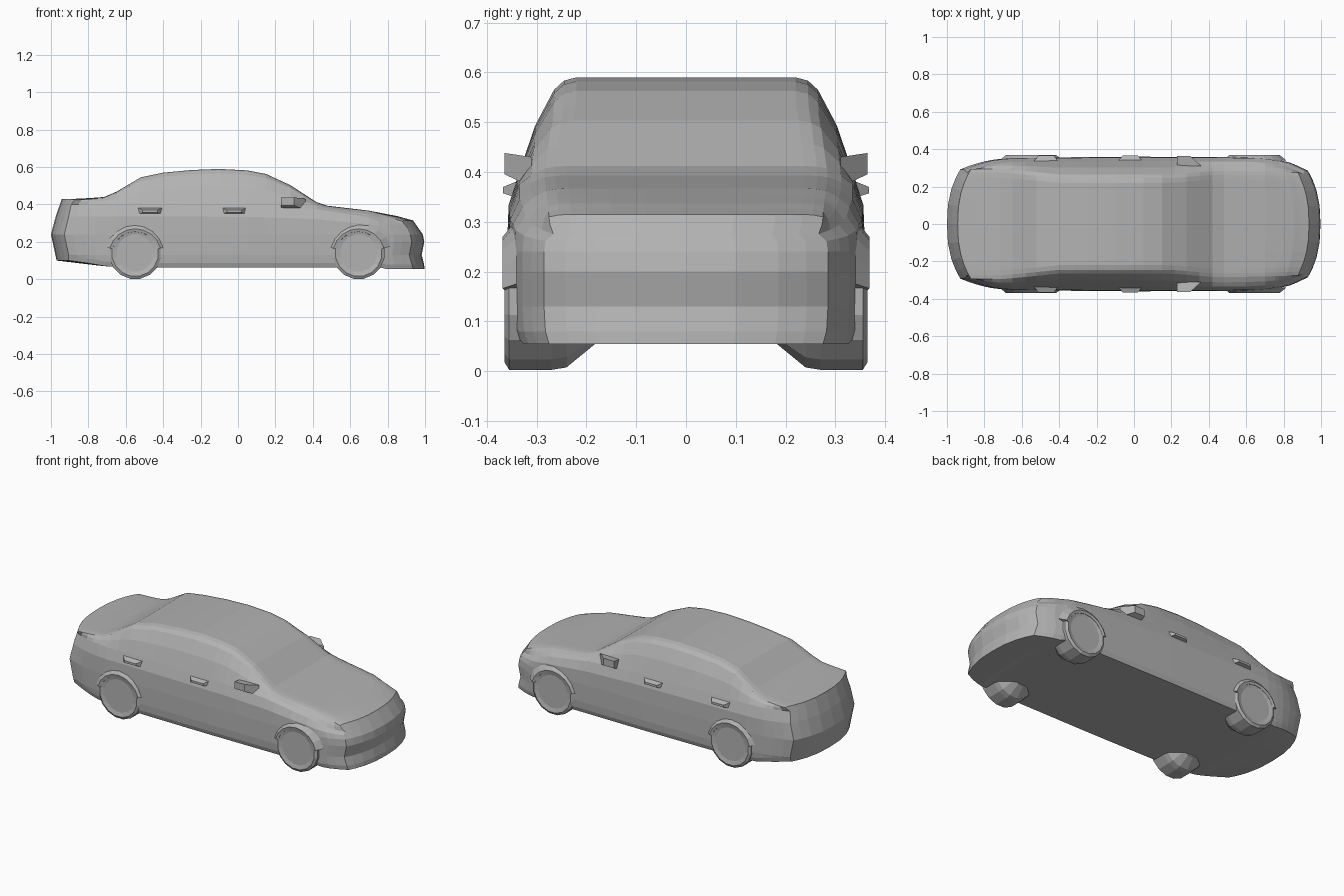
import bpy, bmesh, math

cube = bpy.data.objects.get("Cube")
if cube:
    bpy.data.objects.remove(cube)

paint = bpy.data.materials.new("plain_grey")
paint.use_nodes = True
GREY = (0.45, 0.45, 0.45, 1)
paint.diffuse_color = GREY
paint.node_tree.nodes["Principled BSDF"].inputs["Base Color"].default_value = GREY


def make(name, bm):
    bmesh.ops.recalc_face_normals(bm, faces=bm.faces)
    mesh = bpy.data.meshes.new(name)
    bm.to_mesh(mesh)
    bm.free()
    mesh.materials.append(paint)
    ob = bpy.data.objects.new(name, mesh)
    bpy.context.collection.objects.link(ob)
    return ob


def curve(table, x):
    """Piecewise linear lookup."""
    if x <= table[0][0]:
        return table[0][1]
    for (a, p), (b, q) in zip(table, table[1:]):
        if x <= b:
            return p + (q - p) * (x - a) / (b - a)
    return table[-1][1]


def lerp(a, b, t):
    return a + (b - a) * t


# Side silhouette, shoulder line, floor line and plan width
TOP = [(-1, .428), (-.85, .432), (-.72, .44), (-.65, .468), (-.52, .545), (-.4, .57),
       (-.25, .584), (-.1, .59), (.05, .582), (.15, .563), (.28, .503), (.42, .412),
       (.48, .393), (.7, .367), (.9, .337), (1, .315)]
SHOULDER = [(-1, .4), (-.5, .4), (.1, .395), (.42, .375), (.7, .33), (1, .275)]
FLOOR = [(-1, .1), (-.7, .068), (-.4, .062), (.8, .062), (.84, .055), (1, .055)]
WIDTH = [(-1, .292), (-.92, .322), (-.8, .342), (-.65, .354), (0, .36),
         (.6, .357), (.8, .345), (.92, .325), (1, .285)]
ROOF_WIDTH = [(-1, .25), (-.7, .25), (-.4, .22), (.2, .22), (.45, .24), (1, .23)]
# Set-back of the end faces by height
TAIL = [(.1, .03), (.24, 0), (.32, .02), (.43, .058)]
NOSE = [(.055, .003), (.08, .005), (.13, .018), (.2, .004), (.24, .012), (.32, .068)]

STATIONS = [-1, -.95, -.88, -.8, -.72, -.65, -.58, -.52, -.46, -.4, -.32, -.25, -.1, .05,
            .1, .15, .22, .28, .35, .42, .48, .6, .7, .8, .84, .9, .95, 1]
COLUMNS = [-1, -.85, -.65, -.35, 0, .35, .65, .85, 1]


def level(u, j):
    """Half width and height of cross-section row j at station u."""
    w, zb, zs, zt = (curve(t, u) for t in (WIDTH, FLOOR, SHOULDER, TOP))
    r = curve(ROOF_WIDTH, u)
    rows = [(w * .965, zb), (w * .99, zb + .025), (w, .13), (w, .2), (w, .24),
            (w * .99, lerp(.24, zs, .6)), (w * .935, zs),
            (lerp(w * .935, r + .05, .5), lerp(zs, zt, .5)),
            (r + .045, lerp(zs, zt, .87)), (r + .025, lerp(zs, zt, .965)), (r, zt)]
    return rows[j]


def place(i, j, k):
    u = STATIONS[i]
    w, z = level(u, j)
    y = w * COLUMNS[k]
    back = .07 * abs(y / .29) ** 2.5 + curve(TAIL if u < 0 else NOSE, z)
    pull = max(0, (abs(u) - .7) / .3)
    return (u - math.copysign(back * pull, u), y, z)


# Body: outer shell of a bent box grid
bm = bmesh.new()
ni, nj, nk = len(STATIONS) - 1, 10, len(COLUMNS) - 1
verts = {}


def vert(*key):
    if key not in verts:
        verts[key] = bm.verts.new(place(*key))
    return verts[key]


def quad(keys):
    bm.faces.new([vert(*k) for k in keys])


for i in range(ni):
    for k in range(nk):
        for j in (0, nj):
            quad([(i, j, k), (i + 1, j, k), (i + 1, j, k + 1), (i, j, k + 1)])
    for j in range(nj):
        for k in (0, nk):
            quad([(i, j, k), (i + 1, j, k), (i + 1, j + 1, k), (i, j + 1, k)])
for j in range(nj):
    for k in range(nk):
        for i in (0, ni):
            quad([(i, j, k), (i, j + 1, k), (i, j + 1, k + 1), (i, j, k + 1)])
make("body", bm)


def wheel(name, x, side):
    """Wheel with a sloping inner shoulder and a shallow dished outer face."""
    bm = bmesh.new()
    n, zc = 16, .14
    rings = []
    for y, r in [(.18, .085), (.24, .135), (.27, .14), (.355, .14), (.364, .125), (.358, .1)]:
        rings.append([bm.verts.new((x + r * math.cos(a), side * y, zc + r * math.sin(a)))
                      for a in (math.tau * (s + .5) / n for s in range(n))])
    for a, b in zip(rings, rings[1:]):
        for s in range(n):
            t = (s + 1) % n
            bm.faces.new((a[s], a[t], b[t], b[s]))
    bm.faces.new(rings[0])
    bm.faces.new(rings[-1])
    make(name, bm)


def arch(name, x, side):
    """Raised lip above the wheel."""
    bm = bmesh.new()
    rows = []
    for s in range(9):
        a = math.radians(15 + 150 * s / 8)
        rows.append([bm.verts.new((x + r * math.cos(a), side * y, .13 + r * math.sin(a)))
                     for r, y in [(.12, .34), (.125, .364), (.14, .368), (.175, .34)]])
    for a, b in zip(rows, rows[1:]):
        for k in range(4):
            m = (k + 1) % 4
            bm.faces.new((a[k], a[m], b[m], b[k]))
    bm.faces.new(rows[0])
    bm.faces.new(rows[-1])
    make(name, bm)


def wedge(name, side, inner, outer):
    """Block spanning two x-z rectangles, each given as y, x0, x1, z0, z1."""
    bm = bmesh.new()
    loops = [[bm.verts.new((x, side * y, z)) for x, z in
              ((x0, z0), (x1, z0), (x1, z1), (x0, z1))]
             for y, x0, x1, z0, z1 in (inner, outer)]
    for s in range(4):
        t = (s + 1) % 4
        bm.faces.new((loops[0][s], loops[0][t], loops[1][t], loops[1][s]))
    for loop in loops:
        bm.faces.new(loop)
    make(name, bm)


for side, label in ((1, "back_side"), (-1, "front_side")):
    for x, end in ((-.55, "rear"), (.645, "nose")):
        wheel(f"{end}_wheel_{label}", x, side)
        arch(f"{end}_arch_{label}", x, side)
    # Door mirror and handles
    wedge(f"mirror_{label}", side, (.31, .23, .36, .37, .43), (.364, .23, .3, .395, .438))
    for x, end in ((-.47, "rear"), (-.02, "nose")):
        wedge(f"{end}_handle_{label}", side, (.33, x - .07, x + .07, .345, .385),
              (.367, x - .04, x + .04, .357, .37))
